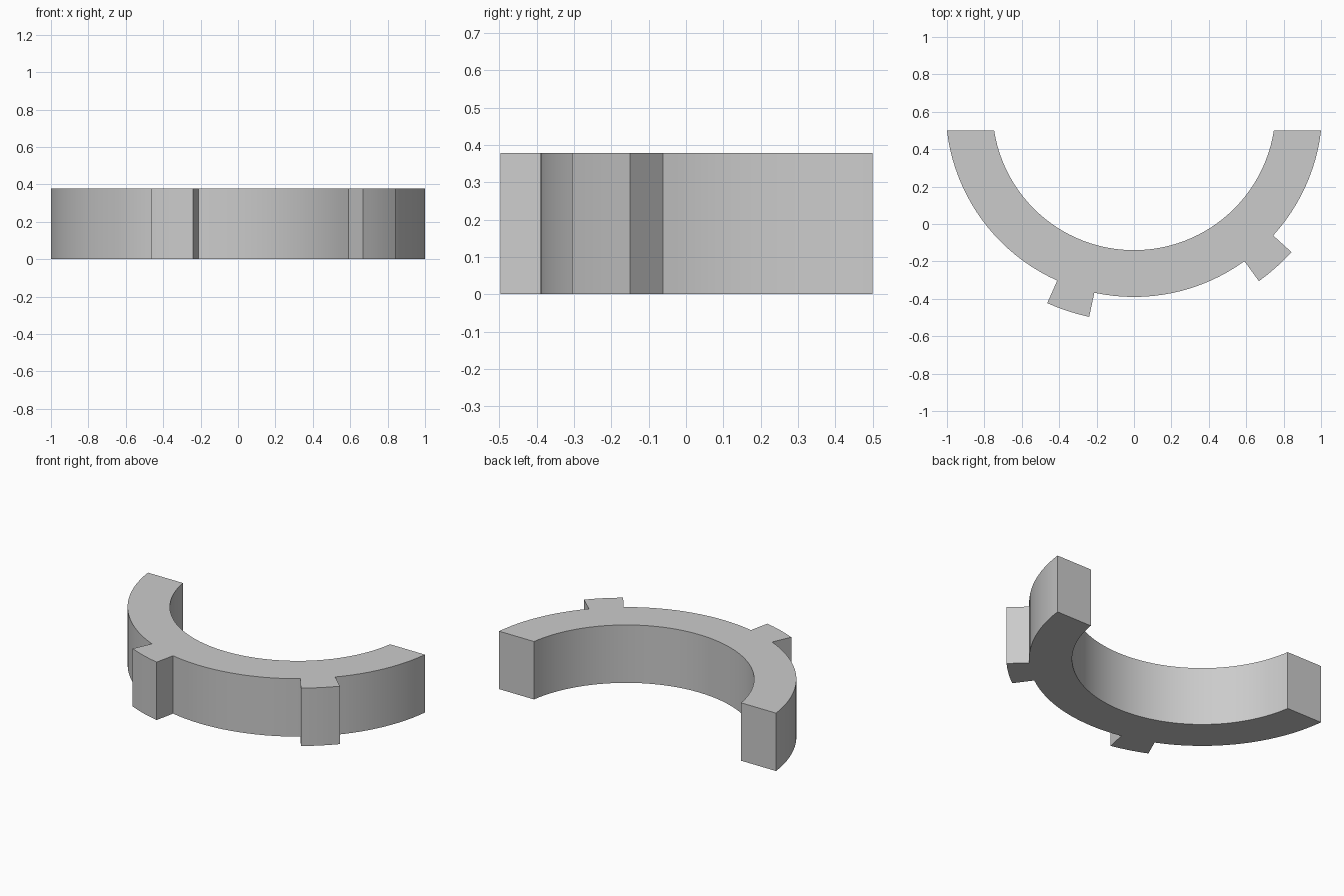
import bpy, bmesh
from math import sin, cos, asin, pi, radians

cube = bpy.data.objects.get("Cube")
if cube:
    bpy.data.objects.remove(cube, do_unlink=True)

HEIGHT = 0.378
BACK = 0.5
CENTRE_Y = 0.617
R_IN, R_OUT, R_TAB = 0.757, 1.007, 1.139
# Angular spans of the two outer tabs, in degrees
TABS = [(-114.05, -102.15), (-54.1, -42.35)]


def arc(radius, start, end, step=radians(3)):
    """Points along an arc about the ring centre."""
    n = max(2, round(abs(end - start) / step))
    angles = [start + (end - start) * i / n for i in range(n + 1)]
    return [(radius * cos(a), CENTRE_Y + radius * sin(a), 0) for a in angles]


def cut_angle(radius):
    """Angle at which a circle meets the straight back plane on the +x side."""
    return asin((BACK - CENTRE_Y) / radius)


# Outline: outer arc with tabs, then inner arc back again
a_out, a_in = cut_angle(R_OUT), cut_angle(R_IN)
outline = []
angle = -pi - a_out
for tab in TABS:
    start, end = map(radians, tab)
    outline += arc(R_OUT, angle, start) + arc(R_TAB, start, end)
    angle = end
outline += arc(R_OUT, angle, a_out)
outline += arc(R_IN, a_in, -pi - a_in)

# Extrude the outline into the solid half ring
bm = bmesh.new()
base = bm.faces.new([bm.verts.new(p) for p in outline])
top = bmesh.ops.extrude_face_region(bm, geom=[base], use_keep_orig=True)
bmesh.ops.translate(bm, vec=(0, 0, HEIGHT),
                    verts=[v for v in top["geom"] if isinstance(v, bmesh.types.BMVert)])
bmesh.ops.recalc_face_normals(bm, faces=bm.faces)
mesh = bpy.data.meshes.new("half_ring_with_tabs")
bm.to_mesh(mesh)
bm.free()

ring = bpy.data.objects.new("half_ring_with_tabs", mesh)
bpy.context.collection.objects.link(ring)

# Plain grey material
grey = bpy.data.materials.new("light_grey")
grey.use_nodes = True
colour = (0.6, 0.6, 0.6, 1)
grey.diffuse_color = colour
grey.node_tree.nodes["Principled BSDF"].inputs["Base Color"].default_value = colour
mesh.materials.append(grey)

# Smooth curved walls, crisp corners
bpy.ops.object.select_all(action="DESELECT")
ring.select_set(True)
bpy.context.view_layer.objects.active = ring
bpy.ops.object.shade_smooth_by_angle(angle=radians(30))
